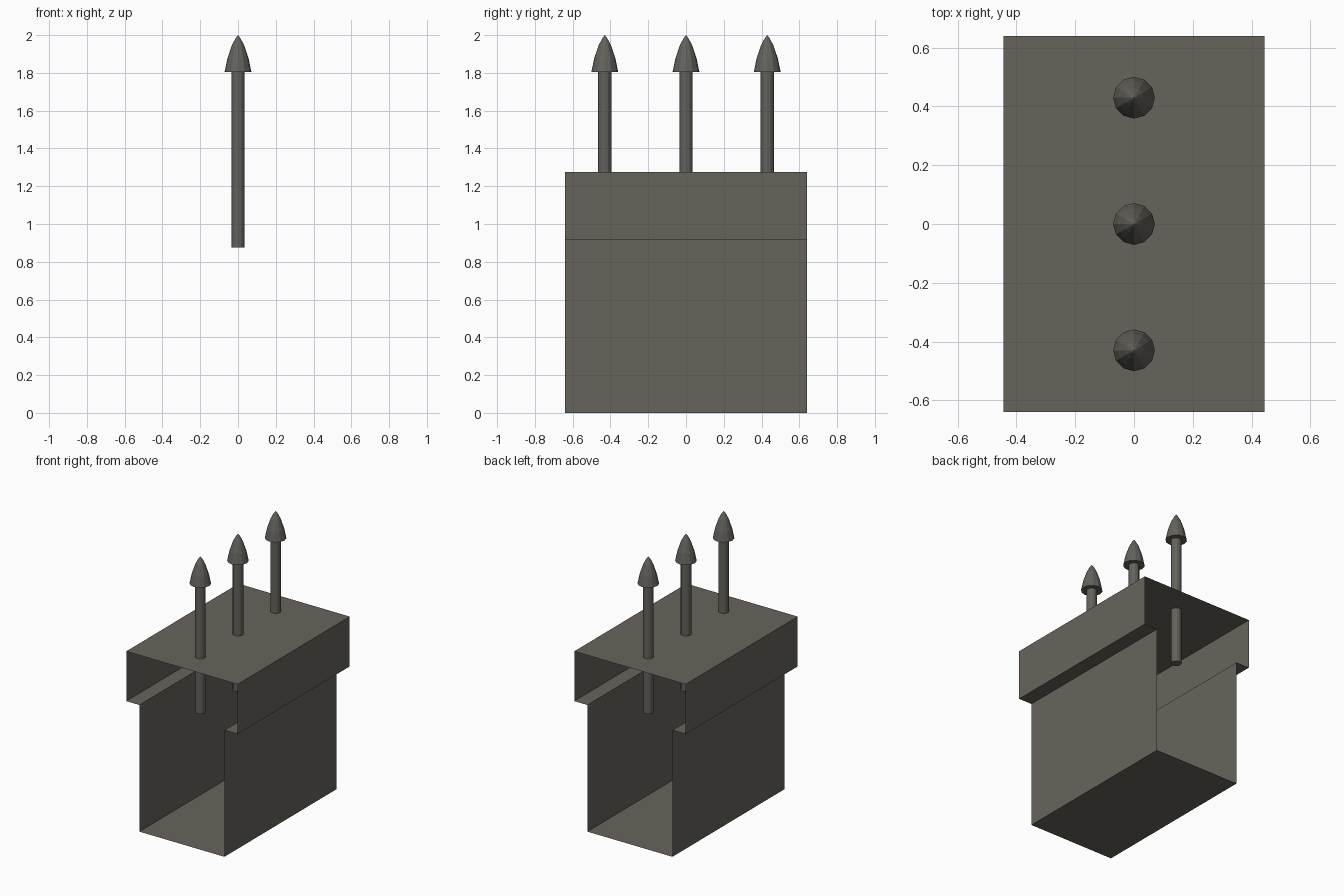
import bpy, bmesh, math

if "Cube" in bpy.data.objects:
    bpy.data.objects.remove(bpy.data.objects["Cube"])

def material(name, rgb):
    m = bpy.data.materials.new(name)
    m.diffuse_color = (*rgb, 1.0)
    m.use_nodes = True
    m.node_tree.nodes["Principled BSDF"].inputs["Base Color"].default_value = m.diffuse_color
    return m

stone = material("grey_brown", (0.135, 0.127, 0.105))
iron = material("dark_grey", (0.125, 0.121, 0.106))

def finish(bm, name, mat):
    me = bpy.data.meshes.new(name)
    bm.to_mesh(me)
    bm.free()
    me.materials.append(mat)
    ob = bpy.data.objects.new(name, me)
    bpy.context.collection.objects.link(ob)
    return ob

# Wall shell: T-shaped profile swept along y, open at both ends
HALF = 0.64
right = [(0.34, 0.0), (0.34, 0.915), (0.445, 0.915), (0.445, 1.275)]
profile = right + [(-x, z) for x, z in reversed(right)]
bm = bmesh.new()
front = [bm.verts.new((x, -HALF, z)) for x, z in profile]
back = [bm.verts.new((x, HALF, z)) for x, z in profile]
n = len(profile)
for i in range(n):
    j = (i + 1) % n
    bm.faces.new((front[j], front[i], back[i], back[j]))
for f in bm.faces:
    # outward direction of each sheet
    f.normal_update()
    c = f.calc_center_median()
    if abs(f.normal.x) > 0.5:
        out = f.normal.x * c.x
    else:
        out = f.normal.z * (c.z - 0.95)
    if out < 0:
        f.normal_flip()
finish(bm, "wall_shell", stone)

def lathe(name, pts, y, mat, sides=12):
    """Closed turned part; a zero radius makes a point."""
    bm = bmesh.new()
    rings = []
    for r, z in pts:
        if r == 0:
            rings.append([bm.verts.new((0, y, z))] * sides)
        else:
            rings.append([bm.verts.new((r * math.cos(2 * math.pi * k / sides),
                                        y + r * math.sin(2 * math.pi * k / sides), z))
                          for k in range(sides)])
    for a, b in zip(rings, rings[1:]):
        for k in range(sides):
            q = (k + 1) % sides
            bm.faces.new(list(dict.fromkeys((a[k], a[q], b[q], b[k]))))
    bm.faces.new(list(reversed(rings[0])))
    if pts[-1][0] > 0:
        bm.faces.new(rings[-1])
    return finish(bm, name, mat)

# Three railing spikes: rod and pointed head
for i, y in enumerate((-0.43, 0.0, 0.43), 1):
    lathe(f"spike_rod_{i}", [(0.035, 0.875), (0.035, 1.81)], y, iron)
    lathe(f"spike_head_{i}", [(0.071, 1.805), (0.056, 1.877), (0.033, 1.945),
                              (0.012, 1.985), (0, 2.0)], y, iron)
